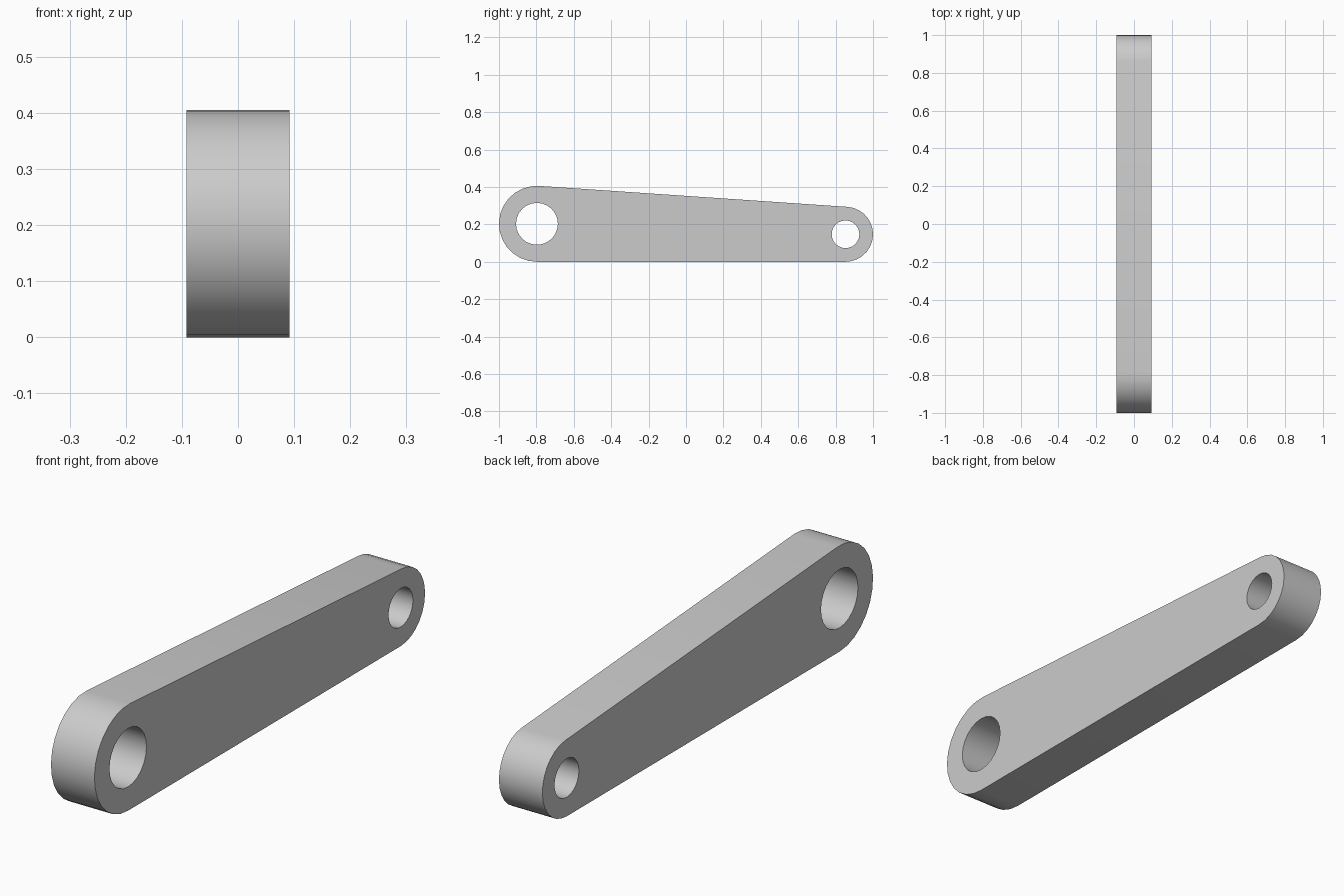
import bpy
import bmesh
from math import atan2, cos, pi, sin
from mathutils import Vector

if "Cube" in bpy.data.objects:
    bpy.data.objects.remove(bpy.data.objects["Cube"], do_unlink=True)

HALF_WIDTH = 0.092
BIG_R, SMALL_R = 0.203, 0.147
BIG_HOLE, SMALL_HOLE = 0.112, 0.074
BIG_Y, SMALL_Y = -1 + BIG_R, 1 - SMALL_R

# Plain grey metal
grey = bpy.data.materials.new("grey_metal")
grey.use_nodes = True
grey.diffuse_color = (0.6, 0.6, 0.6, 1)
grey.node_tree.nodes["Principled BSDF"].inputs["Base Color"].default_value = grey.diffuse_color


def arc(y, z, radius, start, end, steps):
    """Points along an arc in the side plane, both ends included."""
    angles = [start + (end - start) * i / steps for i in range(steps + 1)]
    return [Vector((-HALF_WIDTH, y + radius * cos(a), z + radius * sin(a))) for a in angles]


def add_loop(bm, points):
    verts = [bm.verts.new(p) for p in points]
    return [bm.edges.new((v, verts[i - 1])) for i, v in enumerate(verts)]


# Outline: two round ends joined by a flat bottom and a sloping tangent top
slope = 2 * atan2(BIG_R - SMALL_R, SMALL_Y - BIG_Y)
top = pi / 2 - slope
outline = (arc(BIG_Y, BIG_R, BIG_R, top, 1.5 * pi, 14)
           + arc(SMALL_Y, SMALL_R, SMALL_R, -pi / 2, top, 14))

bm = bmesh.new()
edges = add_loop(bm, outline)
edges += add_loop(bm, arc(BIG_Y, BIG_R, BIG_HOLE, 0, 2 * pi, 24)[:-1])
edges += add_loop(bm, arc(SMALL_Y, SMALL_R, SMALL_HOLE, 0, 2 * pi, 24)[:-1])

# Fill around the holes, then extrude across the width
bmesh.ops.triangle_fill(bm, edges=edges, use_beauty=True, normal=(-1, 0, 0))
extruded = bmesh.ops.extrude_face_region(bm, geom=bm.faces[:], use_keep_orig=True)
moved = [g for g in extruded["geom"] if isinstance(g, bmesh.types.BMVert)]
bmesh.ops.translate(bm, verts=moved, vec=(2 * HALF_WIDTH, 0, 0))
bmesh.ops.recalc_face_normals(bm, faces=bm.faces[:])
bmesh.ops.dissolve_limit(bm, angle_limit=0.01, verts=bm.verts[:], edges=bm.edges[:])

mesh = bpy.data.meshes.new("link_arm")
bm.to_mesh(mesh)
bm.free()
mesh.materials.append(grey)
link_arm = bpy.data.objects.new("link_arm", mesh)
bpy.context.collection.objects.link(link_arm)

# Smooth round ends and bores, crisp rims
bpy.ops.object.select_all(action="DESELECT")
link_arm.select_set(True)
bpy.context.view_layer.objects.active = link_arm
bpy.ops.object.shade_smooth_by_angle(angle=pi / 6)
